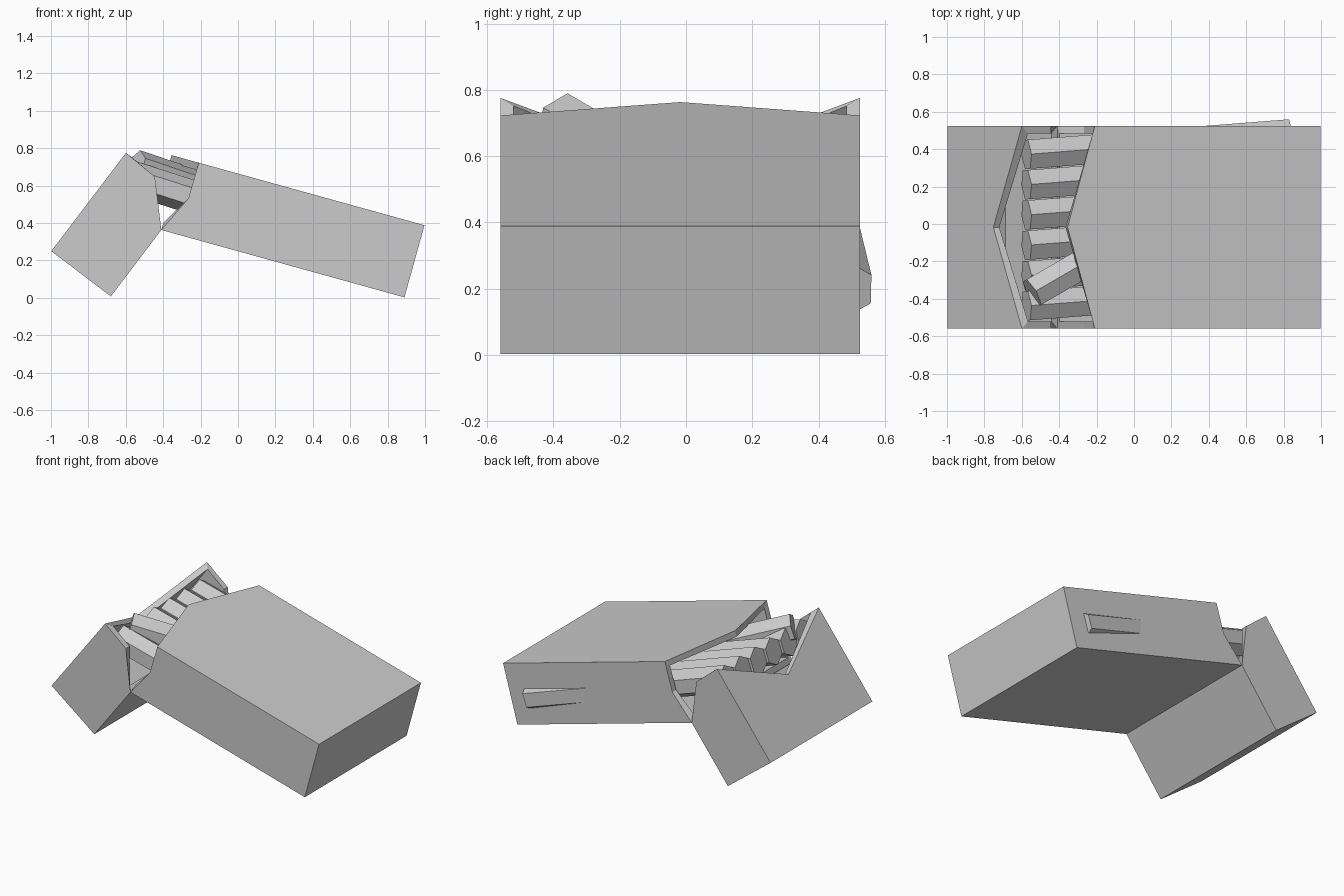
import bpy, bmesh, math
from mathutils import Vector

cube = bpy.data.objects.get("Cube")
if cube:
    bpy.data.objects.remove(cube, do_unlink=True)

# One plain grey for everything
grey = bpy.data.materials.new("light_grey")
grey.use_nodes = True
grey.diffuse_color = (0.6, 0.6, 0.6, 1)
grey.node_tree.nodes["Principled BSDF"].inputs["Base Color"].default_value = (0.6, 0.6, 0.6, 1)

HINGE = Vector((-0.41, -0.0175, 0.363))
HALF_WIDTH, DEPTH, WALL = 0.5425, 0.4, 0.04


def finish(name, bm):
    bmesh.ops.recalc_face_normals(bm, faces=bm.faces)
    mesh = bpy.data.meshes.new(name)
    bm.to_mesh(mesh)
    bm.free()
    mesh.materials.append(grey)
    obj = bpy.data.objects.new(name, mesh)
    bpy.context.collection.objects.link(obj)
    return obj


def open_box(name, up, deep, length, mid, corner, centre):
    """Thin-walled box hanging from the hinge; the rim is lower or higher
    at the side bend (mid), the front corners and the front centre."""
    up, deep = Vector(up).normalized(), Vector(deep).normalized()
    side = [(HALF_WIDTH, 0, 0), (HALF_WIDTH, DEPTH / 2, mid), (HALF_WIDTH, DEPTH, corner)]
    rim = side + [(0, DEPTH, centre)] + [(-y, v, u) for y, v, u in reversed(side)]
    bm = bmesh.new()

    def loop(inset, floor=None):
        verts = []
        for y, v, u in rim:
            y = max(-HALF_WIDTH + inset, min(HALF_WIDTH - inset, y))
            v = max(inset, min(DEPTH - inset, v))
            u = u if floor is None else floor
            verts.append(bm.verts.new(HINGE + Vector((0, y, 0)) + deep * v + up * u))
        return verts

    rings = [loop(0, -length), loop(0), loop(WALL), loop(WALL, WALL - length)]
    for low, high in zip(rings, rings[1:]):
        for i in range(len(rim)):
            j = (i + 1) % len(rim)
            bm.faces.new((low[i], low[j], high[j], high[i]))
    bm.faces.new(rings[0])
    bm.faces.new(rings[-1])
    return finish(name, bm)


def hex_stick(name, end, direction, length=1.47, radius=0.09):
    """Six-sided stick with one ridge on top, starting at its exposed end."""
    axis = Vector(direction).normalized()
    across = Vector((0, 0, 1)).cross(axis).normalized()
    top = axis.cross(across)
    bm = bmesh.new()
    rings = []
    for along in (0, length):
        angles = [math.tau * k / 6 for k in range(6)]
        rings.append([bm.verts.new(Vector(end) + axis * along
                      + top * (radius * math.cos(a)) + across * (radius * math.sin(a)))
                      for a in angles])
        bm.faces.new(rings[-1])
    for i in range(6):
        j = (i + 1) % 6
        bm.faces.new((rings[0][i], rings[0][j], rings[1][j], rings[1][i]))
    return finish(name, bm)


# Carton body and its tipped-back lid
open_box("carton_body", (-0.964, 0, 0.267), (0.267, 0, 0.964), 1.349, -0.094, -0.097, 0.054)
open_box("carton_lid", (0.605, 0, 0.796), (-0.796, 0, 0.605), 0.446, 0.206, 0.214, -0.039)

# Row of sticks lying slightly askew in the carton
for n in range(6):
    hex_stick(f"stick_{n + 1}", (-0.575, 0.372 - 0.162 * n, 0.645), (1, 0.078, -0.32))

# One stick lying across the others
hex_stick("loose_stick", (-0.545, -0.37, 0.703), (0.25, 0.145, -0.085), 1.4)
